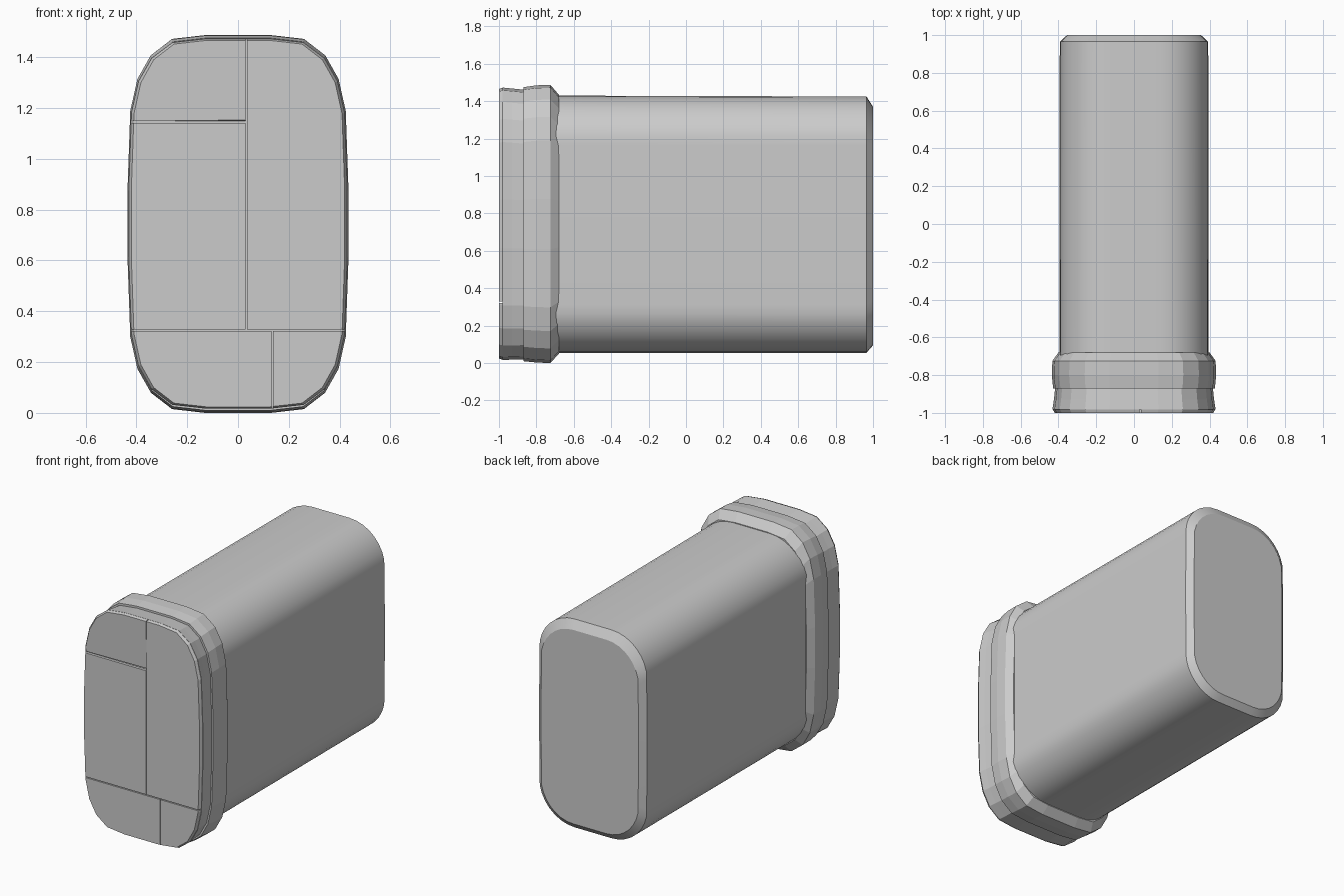
import bpy, bmesh, math

if "Cube" in bpy.data.objects:
    bpy.data.objects.remove(bpy.data.objects["Cube"])

# Quarter outlines as fractions of half width / half height
COLLAR_Q = [(0.30, 1), (0.60, .98), (0.79, .895), (0.91, .77), (0.975, .60), (1, .18)]
RX, RZ, STEPS = 0.66, 0.38, 8
BODY_Q = [(1 - RX + RX * math.sin(t), 1 - RZ + RZ * math.cos(t))
          for t in (i * math.pi / 2 / STEPS for i in range(STEPS + 1))]
BODY_Q[-1] = (0.99, 1 - RZ)
BODY_Q.append((1, 0.15))


def outline(quarter):
    right = quarter + [(x, -z) for x, z in reversed(quarter)]
    return right + [(-x, z) for x, z in reversed(right)]


def loft(quarter, rings):
    """Closed solid through rings of (y, half width, bottom z, top z)."""
    bm = bmesh.new()
    shape = outline(quarter)
    loops = []
    for y, a, z0, z1 in rings:
        mid, half = (z0 + z1) / 2, (z1 - z0) / 2
        loops.append([bm.verts.new((x * a, y, mid + z * half)) for x, z in shape])
    n = len(shape)
    for lo, hi in zip(loops, loops[1:]):
        for i in range(n):
            j = (i + 1) % n
            bm.faces.new((lo[i], lo[j], hi[j], hi[i]))
    bm.faces.new(loops[0])
    bm.faces.new(loops[-1])
    bmesh.ops.recalc_face_normals(bm, faces=bm.faces)
    return bm


def trim(bm, co, normal):
    """Cut away the side the normal points to and close the cut."""
    geom = bm.verts[:] + bm.edges[:] + bm.faces[:]
    cut = bmesh.ops.bisect_plane(bm, geom=geom, plane_co=co, plane_no=normal, clear_outer=True)
    edges = [e for e in cut["geom_cut"] if isinstance(e, bmesh.types.BMEdge)]
    bmesh.ops.holes_fill(bm, edges=edges)
    bmesh.ops.recalc_face_normals(bm, faces=bm.faces)


def finish(name, bm, angle=None):
    mesh = bpy.data.meshes.new(name)
    bm.to_mesh(mesh)
    bm.free()
    obj = bpy.data.objects.new(name, mesh)
    bpy.context.collection.objects.link(obj)
    if angle:
        bpy.ops.object.select_all(action='DESELECT')
        obj.select_set(True)
        bpy.context.view_layer.objects.active = obj
        bpy.ops.object.shade_smooth_by_angle(angle=math.radians(angle))
    return obj


# Long body with a chamfered back end
finish("body", loft(BODY_Q, [
    (-0.70, 0.395, 0.055, 1.43),
    (0.965, 0.393, 0.055, 1.425),
    (1.0, 0.355, 0.095, 1.37)]), 25)

# Faceted collar, sloping down to the body
finish("collar", loft(COLLAR_Q, [
    (-0.87, 0.428, 0.01, 1.475),
    (-0.80, 0.435, 0.003, 1.485),
    (-0.725, 0.432, 0.0, 1.487),
    (-0.68, 0.400, 0.05, 1.435)]))

# Cap in front of the collar
finish("cap", loft(COLLAR_Q, [
    (-0.87, 0.418, 0.02, 1.462),
    (-0.93, 0.424, 0.018, 1.468),
    (-0.982, 0.432, 0.017, 1.473)]))

# Front panels (x min, x max, z min, z max) split by narrow seams
GAP = 0.003
panels = {
    "panel_upper_left": (-1, 0.033, 1.145, 2),
    "panel_middle_left": (-1, 0.033, 0.325, 1.145),
    "panel_right": (0.033, 1, 0.325, 2),
    "panel_lower_left": (-1, 0.135, -1, 0.325),
    "panel_lower_right": (0.135, 1, -1, 0.325),
}
for name, (x0, x1, z0, z1) in panels.items():
    bm = loft(COLLAR_Q, [(-0.982, 0.430, 0.018, 1.472), (-1.0, 0.420, 0.024, 1.466)])
    for co, no in (((x0 + GAP, 0, 0), (-1, 0, 0)), ((x1 - GAP, 0, 0), (1, 0, 0)),
                   ((0, 0, z0 + GAP), (0, 0, -1)), ((0, 0, z1 - GAP), (0, 0, 1))):
        trim(bm, co, no)
    # Upper left panel tilts back slightly along its lower edge
    if name == "panel_upper_left":
        for v in bm.verts:
            if v.co.y < -0.99 and v.co.z < 1.16:
                v.co.y += 0.01
                v.co.z += 0.012 * max(0, v.co.x + 0.4)
    finish(name, bm)
